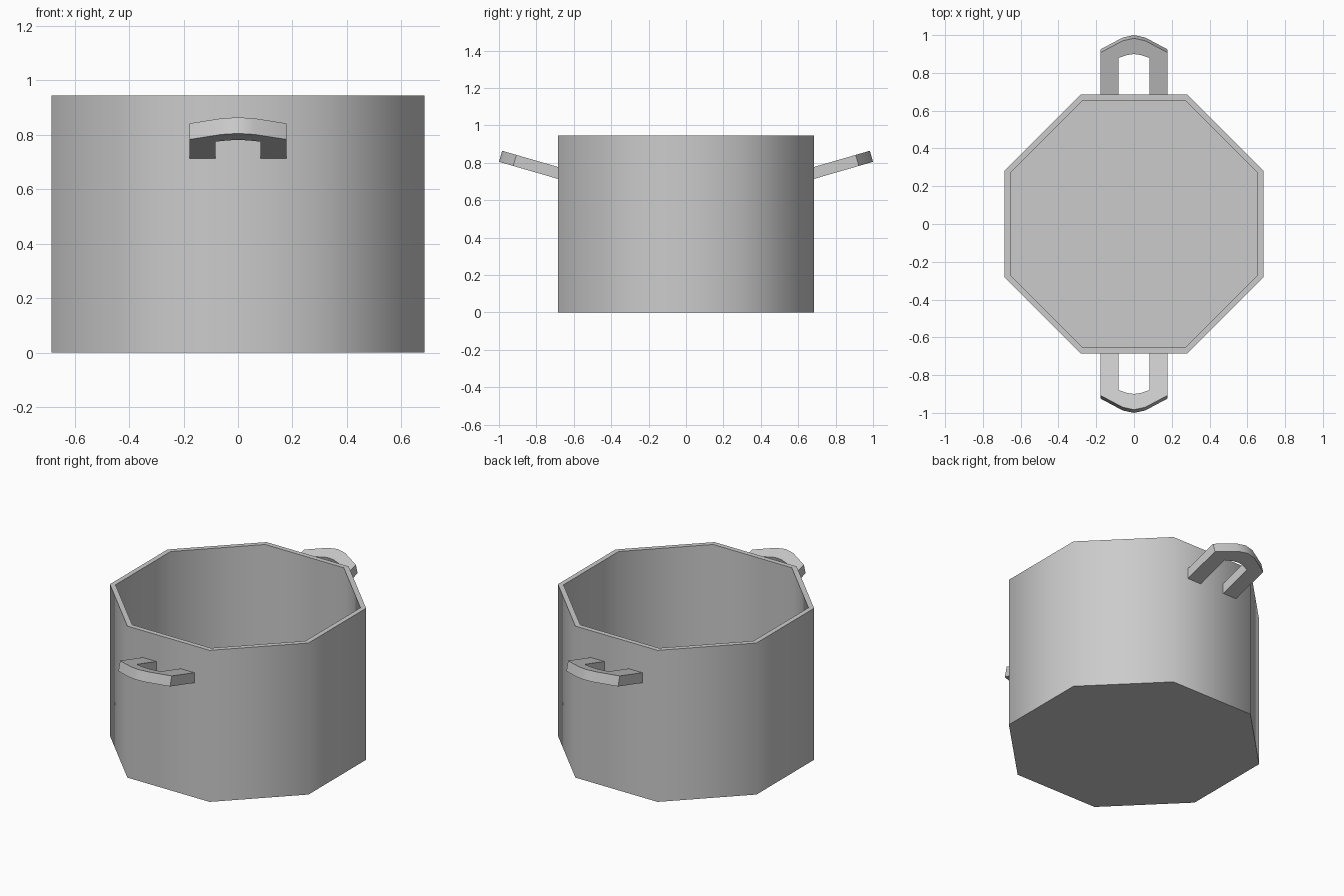
import bpy, bmesh, math

if "Cube" in bpy.data.objects:
    bpy.data.objects.remove(bpy.data.objects["Cube"])

APOTHEM, INNER, HEIGHT, FLOOR = 0.685, 0.655, 0.945, 0.03
SLOPE, THICK = 0.29, (-0.017, 0.059)


def make_object(name, bm):
    bmesh.ops.recalc_face_normals(bm, faces=bm.faces[:])
    mesh = bpy.data.meshes.new(name)
    bm.to_mesh(mesh)
    bm.free()
    obj = bpy.data.objects.new(name, mesh)
    bpy.context.collection.objects.link(obj)
    bpy.ops.object.select_all(action='DESELECT')
    obj.select_set(True)
    bpy.context.view_layer.objects.active = obj
    bpy.ops.object.shade_smooth_by_angle(angle=math.radians(50))
    return obj


# Octagonal pot body: rings from outer base, over the rim, down to the inner floor
bm = bmesh.new()
rings = []
for apothem, z in [(APOTHEM, 0), (APOTHEM, HEIGHT), (INNER, HEIGHT), (INNER, FLOOR)]:
    r = apothem / math.cos(math.pi / 8)
    angles = [math.pi / 8 + i * math.pi / 4 for i in range(8)]
    rings.append([bm.verts.new((r * math.cos(a), r * math.sin(a), z)) for a in angles])
for lower, upper in zip(rings, rings[1:]):
    for i in range(8):
        j = (i + 1) % 8
        bm.faces.new((lower[i], lower[j], upper[j], upper[i]))
bm.faces.new(rings[0])
bm.faces.new(rings[-1])
make_object("pot_body", bm)

# Tilted loop handles: matching outer and inner outlines of the underside
outer = [(0.178, 0.68), (0.178, 0.924), (0.06, 0.987), (0, 1.0),
         (-0.06, 0.987), (-0.178, 0.924), (-0.178, 0.68)]
inner = [(0.083, 0.68), (0.083, 0.896), (0.035, 0.912), (0, 0.917),
         (-0.035, 0.912), (-0.083, 0.896), (-0.083, 0.68)]


def handle(name, side):
    bm = bmesh.new()

    def vert(p, top):
        y, z = p[1] + top * THICK[0], 0.805 + SLOPE * (p[1] - 1) + top * THICK[1]
        return bm.verts.new((p[0], side * y, z))

    sections = [[vert(o, 0), vert(o, 1), vert(i, 1), vert(i, 0)]
                for o, i in zip(outer, inner)]
    for a, b in zip(sections, sections[1:]):
        for k in range(4):
            n = (k + 1) % 4
            bm.faces.new((a[k], a[n], b[n], b[k]))
    bm.faces.new(sections[0])
    bm.faces.new(sections[-1])
    make_object(name, bm)


handle("front_handle", -1)
handle("back_handle", 1)
